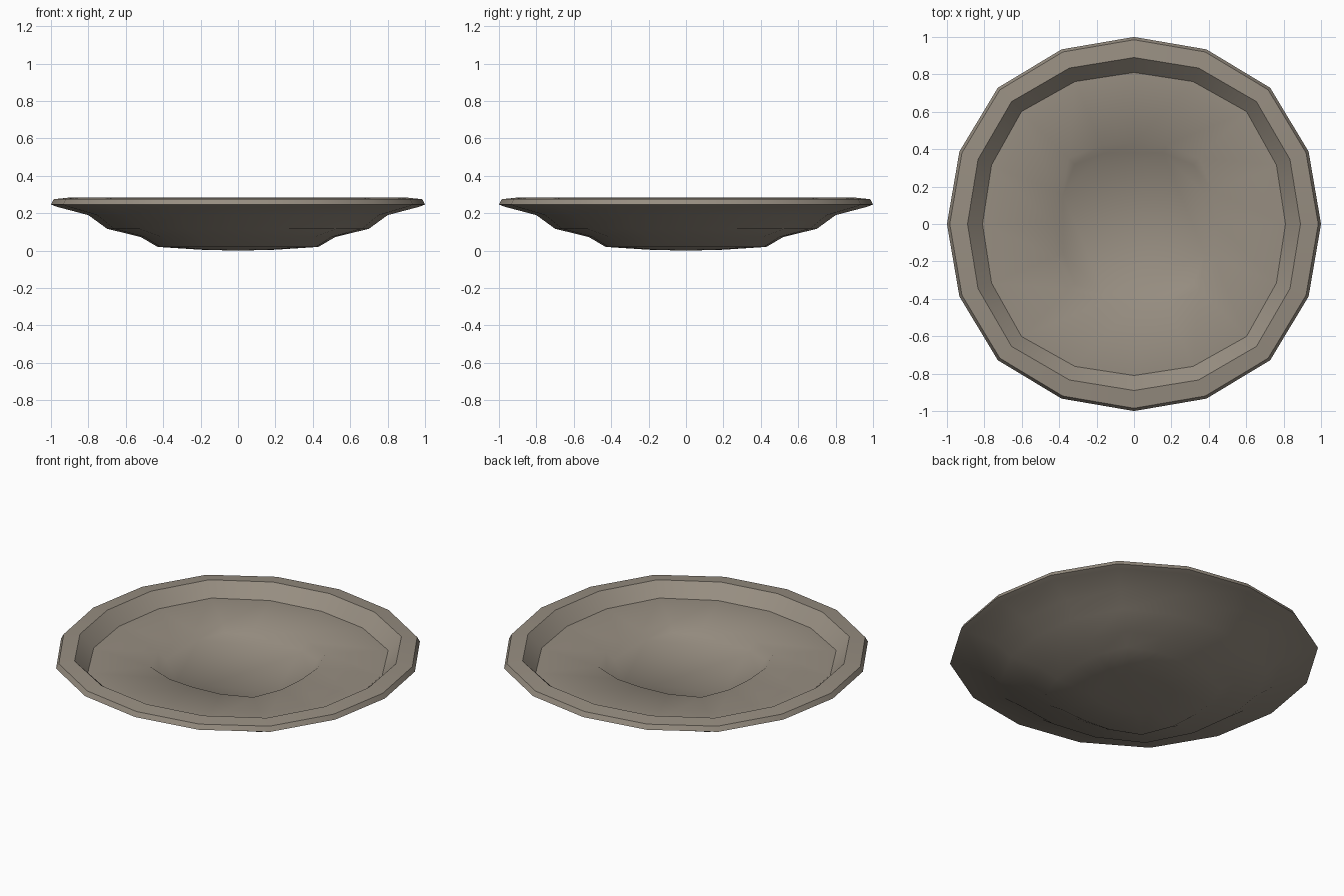
import bpy, bmesh, math

cube = bpy.data.objects.get("Cube")
if cube:
    bpy.data.objects.remove(cube)

SIDES = 16

# Rings from the underside centre, round the rim, to the well floor:
# radius, height, how far the diagonals bulge (0 is round)
RINGS = [
    (0.20, 0.005, 0.14), (0.43, 0.02, 0.14), (0.52, 0.073, 0.11),
    (0.70, 0.117, 0.07), (0.80, 0.19, 0.05), (0.97, 0.235, 0.03),
    (1.00, 0.247, 0.03), (0.985, 0.275, 0.03), (0.89, 0.285, 0.04),
    (0.81, 0.207, 0.05), (0.435, 0.215, 0.14), (0.39, 0.178, 0.15),
]


def ring_point(radius, z, bulge, i):
    """Point on a ring that swells slightly towards its diagonals."""
    a = 2 * math.pi * i / SIDES
    r = radius * (1 + bulge * abs(math.sin(2 * a)) ** 3)
    return r * math.cos(a), r * math.sin(a), z


# Clay colour
clay = bpy.data.materials.new("warm grey clay")
clay.use_nodes = True
colour = (0.31, 0.27, 0.22, 1)
clay.diffuse_color = colour
clay.node_tree.nodes["Principled BSDF"].inputs["Base Color"].default_value = colour

# Dish body: bridge the rings and cap both ends
bm = bmesh.new()
loops = [[bm.verts.new(ring_point(*ring, i)) for i in range(SIDES)] for ring in RINGS]
for low, high in zip(loops, loops[1:]):
    for i in range(SIDES):
        j = (i + 1) % SIDES
        bm.faces.new((low[i], low[j], high[j], high[i]))
base = bm.verts.new((0, 0, 0))
for i in range(SIDES):
    bm.faces.new((base, loops[0][(i + 1) % SIDES], loops[0][i]))
bm.faces.new(loops[-1])
bmesh.ops.recalc_face_normals(bm, faces=bm.faces)

mesh = bpy.data.meshes.new("saucer")
bm.to_mesh(mesh)
bm.free()
mesh.materials.append(clay)
saucer = bpy.data.objects.new("saucer", mesh)
bpy.context.collection.objects.link(saucer)

# Smooth surfaces with crisp rim edges
bpy.ops.object.select_all(action='DESELECT')
saucer.select_set(True)
bpy.context.view_layer.objects.active = saucer
bpy.ops.object.shade_smooth_by_angle(angle=math.radians(42))
